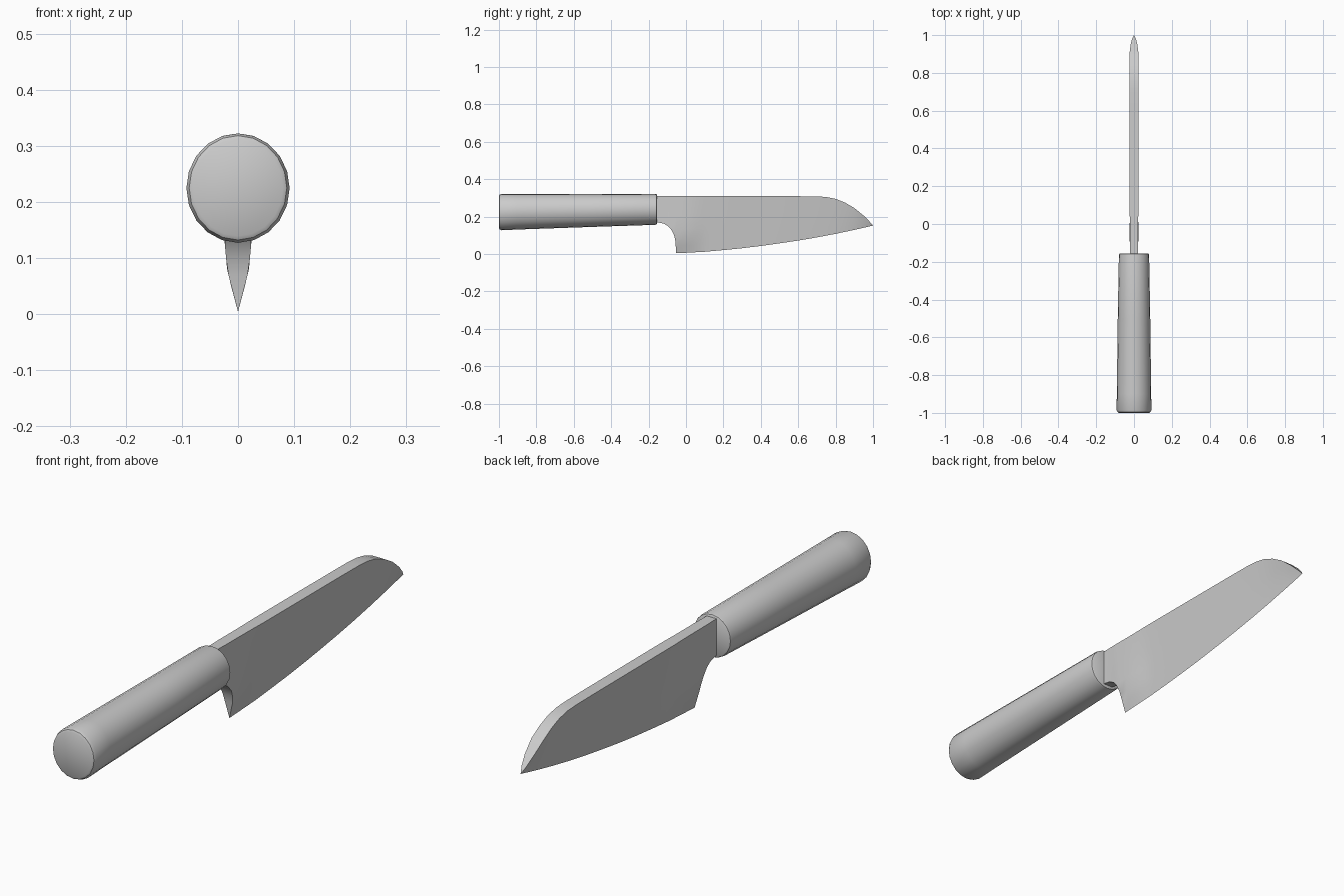
import bpy, bmesh, math

if "Cube" in bpy.data.objects:
    bpy.data.objects.remove(bpy.data.objects["Cube"])


def finish(name, bm, angle):
    bmesh.ops.remove_doubles(bm, verts=bm.verts, dist=1e-5)
    bmesh.ops.recalc_face_normals(bm, faces=bm.faces)
    mesh = bpy.data.meshes.new(name)
    bm.to_mesh(mesh)
    bm.free()
    ob = bpy.data.objects.new(name, mesh)
    bpy.context.collection.objects.link(ob)
    bpy.context.view_layer.objects.active = ob
    ob.select_set(True)
    bpy.ops.object.shade_smooth_by_angle(angle=math.radians(angle))
    ob.select_set(False)
    return ob


def loft(name, rings, angle):
    bm = bmesh.new()
    loops = [[bm.verts.new(p) for p in ring] for ring in rings]
    n = len(loops[0])
    for a, b in zip(loops, loops[1:]):
        for i in range(n):
            j = (i + 1) % n
            bm.faces.new((a[i], a[j], b[j], b[i]))
    bm.faces.new(loops[0])
    bm.faces.new(loops[-1])
    bmesh.ops.dissolve_degenerate(bm, dist=1e-5, edges=bm.edges)
    return finish(name, bm, angle)


def interp(points, x):
    for (x0, a), (x1, b) in zip(points, points[1:]):
        if x <= x1:
            return a + (b - a) * max(0, (x - x0) / (x1 - x0))
    return points[-1][1]


# Handle: tapered round grip with softened ends (y, half width, bottom, top)
sections = [(-1.0, .080, .139, .311), (-.996, .087, .132, .318),
            (-.985, .092, .127, .322), (-.9, .091, .131, .322),
            (-.5, .086, .145, .321), (-.166, .080, .156, .322),
            (-.158, .078, .158, .320), (-.155, .073, .163, .315)]
SIDES = 20
rings = []
for y, rx, z0, z1 in sections:
    rings.append([(rx * math.sin(2 * math.pi * i / SIDES), y,
                   (z0 + z1) / 2 + (z1 - z0) / 2 * math.cos(2 * math.pi * i / SIDES))
                  for i in range(SIDES)])
loft("handle", rings, 35)

# Blade outline: spine, cutting edge and the curved notch ahead of the handle
spine = [(-.2, .311), (.6, .309), (.70, .308), (.75, .305), (.80, .295), (.85, .275),
         (.90, .246), (.95, .205), (.98, .175), (1.0, .153)]
edge = [(-.052, .004), (.1, .012), (.2, .021), (.3, .031), (.4, .043), (.5, .057),
        (.6, .072), (.7, .089), (.8, .108), (.9, .129), (1.0, .152)]
notch = [(-.2, .17), (-.155, .17), (-.12, .163), (-.095, .148), (-.075, .125),
         (-.063, .098), (-.057, .07)]
spine_width = [(-.2, .017), (-.12, .018), (-.05, .022), (.1, .024), (.9, .024),
               (.95, .018), (.98, .010), (1.0, .0005)]
heel_width = [(.004, 0), (.045, .011), (.08, .0195), (.13, .024), (.2, .0235), (.311, .022)]


def half_width(y, z):
    top, low = interp(spine, y), interp(edge, y)
    ws = interp(spine_width, y)
    wedge = ws * max(0, min(1, (z - low) / (top - low)))
    if y < -.05:
        return min(interp(heel_width, z), ws + .003)
    t = max(0, min(1, (y + .02) / .15))
    t = t * t * (3 - 2 * t)
    heel = interp(heel_width, z - low + .004)
    return heel * (1 - t) + wedge * t


# Blade body: cross-sections lofted from tang to tip
columns = notch + [(y, interp(edge, y)) for y in
                   (-.052, -.02, .02, .05, .08, .1, .13, .2, .3, .4, .5, .6, .7, .75,
                    .8, .85, .9, .925, .95, .98, 1.0)]
levels = [0, .13, .25, .42, .65, 1]
rings = []
for y, low in columns:
    top = interp(spine, y)
    side = []
    for s in levels:
        z = low + (top - low) * s
        side.append((half_width(y, z), y, z))
    rings.append(side + [(-x, yy, z) for x, yy, z in reversed(side)])
loft("blade", rings, 35)
